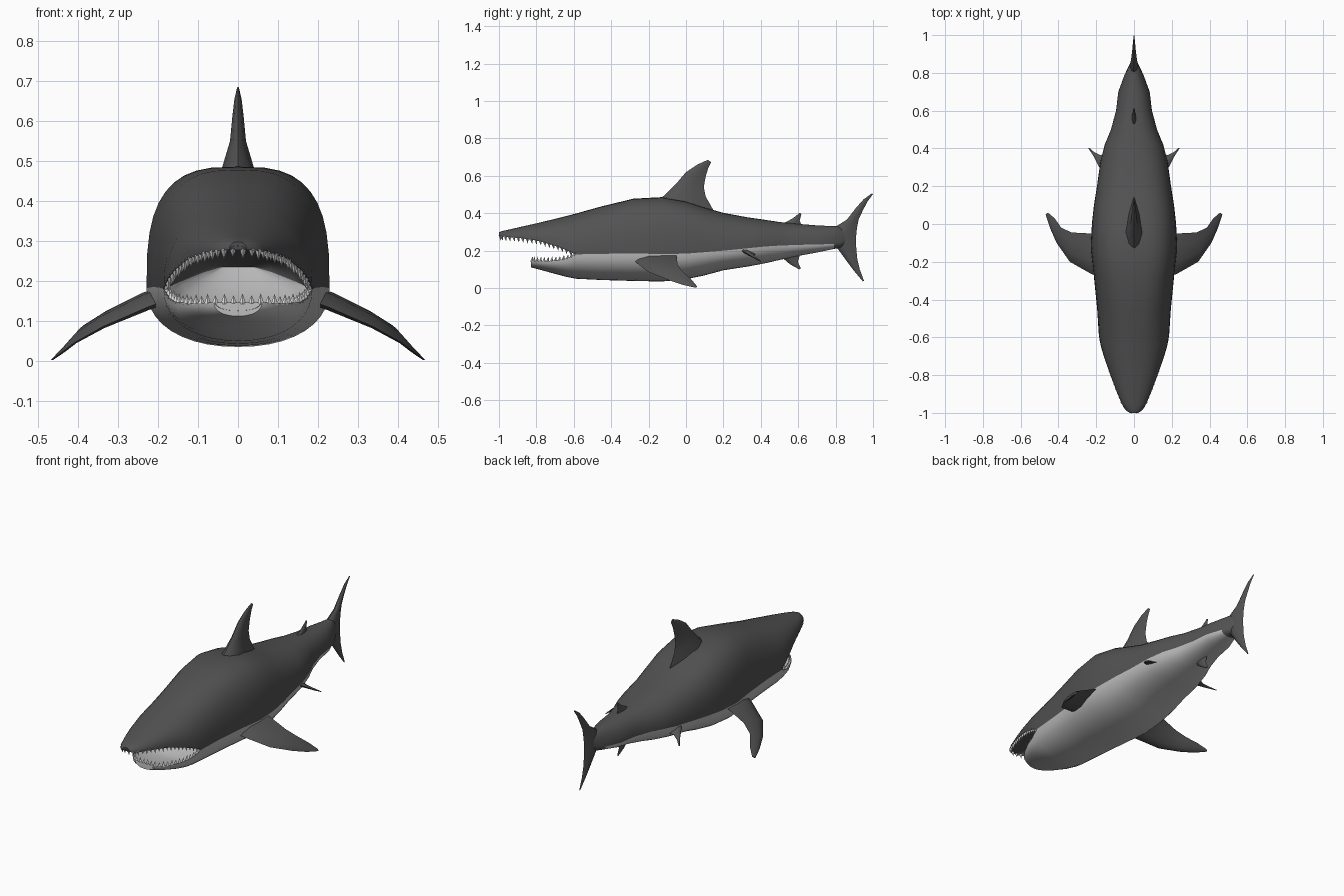
import bpy, bmesh, math
from mathutils import Vector

if "Cube" in bpy.data.objects:
    bpy.data.objects.remove(bpy.data.objects["Cube"])


def material(name, value):
    m = bpy.data.materials.new(name)
    m.diffuse_color = (value, value, value, 1)
    m.use_nodes = True
    m.node_tree.nodes["Principled BSDF"].inputs["Base Color"].default_value = m.diffuse_color
    return m


DARK = material("dark_grey_skin", 0.085)
LIGHT = material("pale_belly", 0.48)
WHITE = material("tooth_white", 0.75)
K = 20  # segments in each half cross-section


def finish(bm, name, mats, smooth=True):
    bmesh.ops.remove_doubles(bm, verts=bm.verts, dist=1e-4)
    bmesh.ops.recalc_face_normals(bm, faces=bm.faces)
    me = bpy.data.meshes.new(name)
    bm.to_mesh(me)
    bm.free()
    for m in mats:
        me.materials.append(m)
    ob = bpy.data.objects.new(name, me)
    bpy.context.collection.objects.link(ob)
    if smooth:
        bpy.context.view_layer.objects.active = ob
        ob.select_set(True)
        bpy.ops.object.shade_smooth_by_angle(angle=math.radians(45))
        ob.select_set(False)
    return ob


def half_ring(y, w, edge, height, n=2.2, inset=1.0):
    """Half of a superellipse, from one side edge to the other."""
    pts = []
    for i in range(K + 1):
        a = math.pi * i / K
        c, s = math.cos(a), max(0.0, math.sin(a))
        if i in (0, K):
            s = 0.0
        k = inset if 0 < i < K and abs(height) > 1e-6 else 1.0
        x = math.copysign(abs(c) ** (2 / n), c) * w * k
        pts.append((x, y, edge + height * s ** (2 / n)))
    return pts


def loft(bm, rings, mat=0, closed=False):
    rows = [[bm.verts.new(p) for p in r] for r in rings]
    count = len(rows[0])
    for a, b in zip(rows, rows[1:]):
        for i in range(count if closed else count - 1):
            j = (i + 1) % count
            bm.faces.new((a[i], a[j], b[j], b[i])).material_index = mat
    return rows


# Body stations: y, half width, side edge z, top z, bottom z
TRUNK = [
    (-.59, .186, .180, .398, .050), (-.45, .195, .183, .437, .043),
    (-.28, .212, .185, .478, .038), (-.13, .229, .182, .486, .035),
    (0, .223, .184, .463, .047), (.1, .212, .192, .430, .068),
    (.2, .196, .200, .402, .095), (.33, .178, .213, .378, .115),
    (.42, .155, .222, .365, .132), (.5, .122, .227, .353, .150),
    (.6, .095, .231, .343, .172), (.7, .083, .233, .335, .190),
    (.79, .050, .236, .331, .209), (.84, .026, .250, .330, .217),
    (.87, .010, .270, .270, .270)]
# Snout: y, half width, lip z, top z
SNOUT = [
    (-.998, .020, .278, .278), (-1.0, .022, .278, .298),
    (-.985, .045, .276, .304), (-.95, .066, .273, .312),
    (-.88, .095, .266, .328), (-.8, .125, .255, .346),
    (-.7, .160, .226, .370), (-.64, .177, .203, .385)]
# Lower jaw: y, half width, lip z, bottom z
JAW = [
    (-.828, .058, .146, .146), (-.83, .060, .146, .112),
    (-.815, .085, .145, .107), (-.77, .120, .144, .095),
    (-.7, .155, .147, .076), (-.64, .173, .158, .060)]
# Throat: y, half width, edge z, height up, height down
THROAT = [(-.52, .140, .200, .075, -.060), (-.45, .085, .222, .04, -.04),
          (-.41, .040, .235, 0, 0)]


def back_n(y):  # the back is boxier around the shoulders
    return 2.2 + .8 * math.exp(-((y + .1) / .35) ** 2)


# Body with open mouth
upper = SNOUT + [s[:4] for s in TRUNK]
lower = JAW + [(s[0], s[1], s[2], s[4]) for s in TRUNK]
bm = bmesh.new()
loft(bm, [half_ring(y, w, e, t - e, back_n(y)) for y, w, e, t in upper], 0)
loft(bm, [half_ring(y, w, e, b - e) for y, w, e, b in lower], 1)
palate = [half_ring(y, w, e, (t - e) * .5, inset=.93) for y, w, e, t in upper[:len(SNOUT) + 1]]
floor = [half_ring(y, w, e, (b - e) * .6, inset=.93) for y, w, e, b in lower[:len(JAW) + 1]]
loft(bm, palate + [half_ring(y, w, e, u) for y, w, e, u, d in THROAT], 0)
loft(bm, floor + [half_ring(y, w, e, d) for y, w, e, u, d in THROAT], 1)
for f in bm.faces:
    if f.calc_center_median().y > .79:
        f.material_index = 0
finish(bm, "body", [DARK, LIGHT])


# Teeth spaced evenly along each lip
def teeth(name, stations, count, height):
    side = [Vector((w * .965, y + .006, e)) for y, w, e, _ in stations]
    path = [Vector((-p.x, p.y, p.z)) for p in reversed(side)] + side
    lengths = [(b - a).length for a, b in zip(path, path[1:])]
    total = sum(lengths)
    bm = bmesh.new()
    for i in range(count):
        d = total * (i + .5) / count
        k = 0
        while d > lengths[k] and k < len(lengths) - 1:
            d -= lengths[k]
            k += 1
        p = path[k].lerp(path[k + 1], d / lengths[k])
        h = height * (1 if i % 2 else .8)
        base = [bm.verts.new(p + Vector((.009 * math.cos(a), .009 * math.sin(a), -.15 * h)))
                for a in (0, math.pi / 2, math.pi, 3 * math.pi / 2)]
        tip = bm.verts.new(p + Vector((0, .004, h)))
        bm.faces.new(base)
        for j in range(4):
            bm.faces.new((base[j], base[(j + 1) % 4], tip))
    finish(bm, name, [WHITE], smooth=False)


teeth("upper_teeth", upper[1:len(SNOUT) + 1], 38, -.024)
teeth("lower_teeth", lower[1:len(JAW) + 1], 30, .023)

# Fins: lens-shaped sections between a leading and a trailing point
LENS = [(0, 0), (.1, .6), (.35, 1), (.7, .6), (1, 0), (.7, -.6), (.35, -1), (.1, -.6)]


def fin(name, sections, side=1):
    secs = [(Vector(a), Vector(b), t) for a, b, t in sections]
    nrm = (secs[0][1] - secs[0][0]).cross(secs[-1][0] - secs[0][0]).normalized()
    rings = []
    for a, b, t in secs:
        ring = [a.lerp(b, f) + nrm * t * h for f, h in LENS]
        rings.append([(p.x * side, p.y, p.z) for p in ring])
    bm = bmesh.new()
    rows = loft(bm, rings, 0, True)
    bm.faces.new(rows[0])
    bm.faces.new(rows[-1])
    finish(bm, name, [DARK])


def flat(rows):  # sections lying on the centre plane
    return [((0, a, b), (0, c, d), t) for a, b, c, d, t in rows]


fin("dorsal_fin", flat([
    (-.17, .455, .15, .41, .052), (-.11, .500, .105, .49, .036),
    (-.055, .555, .095, .54, .020), (0, .620, .106, .60, .014),
    (.06, .660, .120, .645, .009), (.118, .686, .134, .672, .003)]))
fin("second_dorsal_fin", flat([
    (.50, .335, .62, .33, .014), (.57, .372, .608, .36, .008),
    (.608, .402, .617, .396, .003)]))
fin("anal_fin", flat([
    (.50, .175, .61, .18, .014), (.555, .128, .598, .14, .008),
    (.605, .100, .614, .106, .003)]))
fin("tail_fin", flat([
    (.945, .036, .952, .038, .002), (.90, .09, .929, .10, .008),
    (.855, .15, .915, .16, .014), (.81, .212, .910, .22, .021),
    (.78, .270, .909, .27, .025), (.80, .328, .914, .32, .021),
    (.86, .366, .924, .37, .014), (.91, .430, .948, .42, .009),
    (.95, .475, .972, .465, .006), (.994, .506, 1.0, .503, .002)]))

# Paired fins
for side, label in ((1, "right"), (-1, "left")):
    fin(label + "_pectoral_fin", [
        ((.17, -.285, .155), (.17, -.045, .190), .022),
        ((.225, -.265, .135), (.235, -.05, .172), .020),
        ((.34, -.2, .085), (.33, -.045, .125), .014),
        ((.41, -.1, .045), (.385, -.02, .090), .010),
        ((.445, -.02, .018), (.42, .03, .045), .006),
        ((.468, .05, .002), (.455, .06, .008), .002)], side)
    fin(label + "_pelvic_fin", [
        ((.145, .25, .225), (.135, .38, .185), .014),
        ((.190, .31, .195), (.178, .365, .175), .010),
        ((.215, .36, .165), (.21, .38, .160), .006),
        ((.241, .40, .142), (.235, .402, .142), .002)], side)
